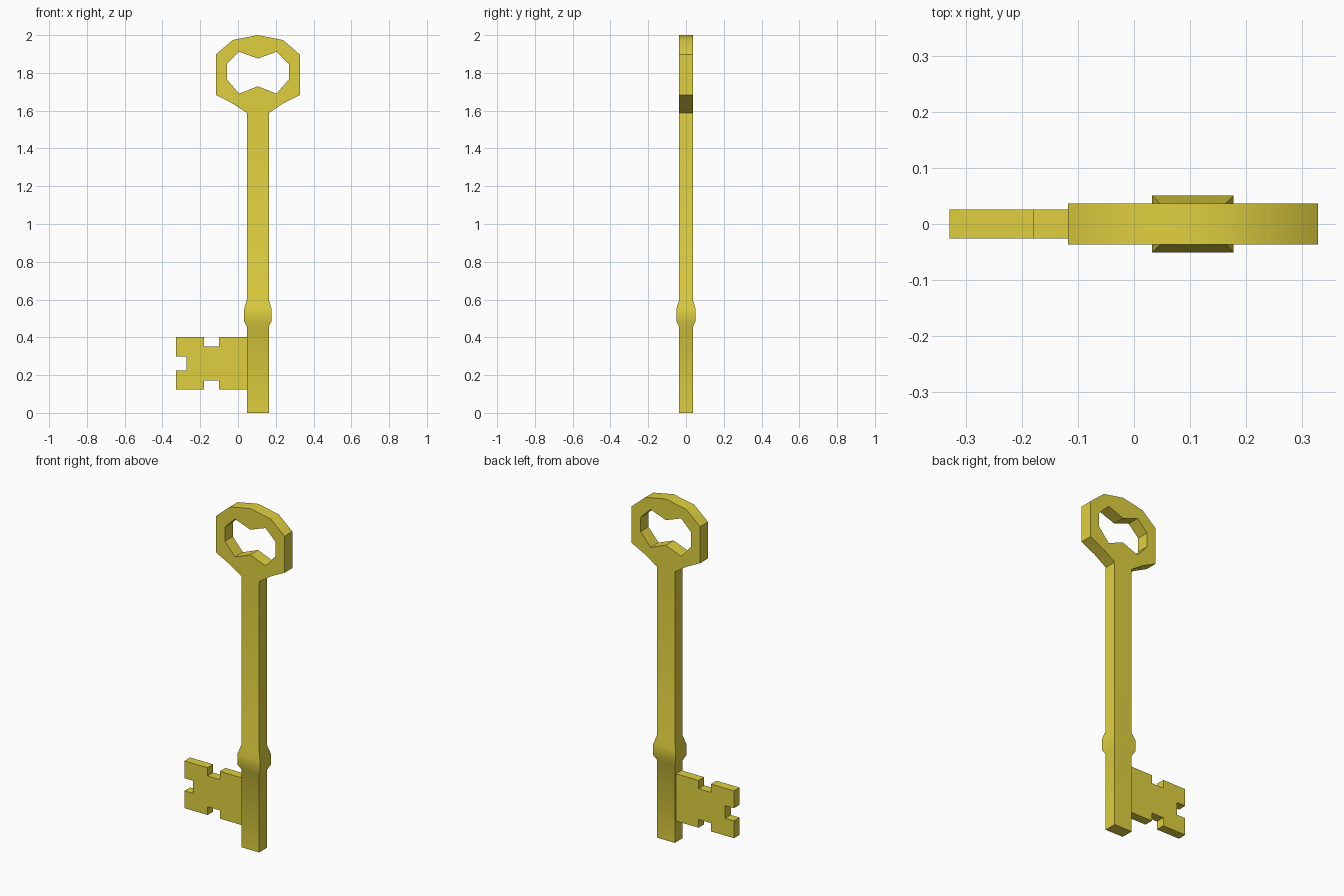
import bpy, bmesh, math

if "Cube" in bpy.data.objects:
    bpy.data.objects.remove(bpy.data.objects["Cube"])

CX = 0.105      # centre line of the shaft
D = 0.0365      # half depth of shaft and bow
W = 0.058       # half width of shaft

mat = bpy.data.materials.new("yellow_metal")
mat.diffuse_color = (0.74, 0.63, 0.05, 1)
mat.use_nodes = True
mat.node_tree.nodes["Principled BSDF"].inputs["Base Color"].default_value = mat.diffuse_color


def finish(bm, name):
    bmesh.ops.remove_doubles(bm, verts=bm.verts[:], dist=0.0005)
    bmesh.ops.recalc_face_normals(bm, faces=bm.faces[:])
    me = bpy.data.meshes.new(name)
    bm.to_mesh(me)
    bm.free()
    me.materials.append(mat)
    me.shade_smooth()
    me.set_sharp_from_angle(angle=math.radians(30))
    ob = bpy.data.objects.new(name, me)
    bpy.context.collection.objects.link(ob)
    return ob


def slab(bm, loops, depth, skip=()):
    """Closed (x, z) outlines, later ones being holes, as a plate; skip = open walls of the outline."""
    caps = ([], [])
    for k, pts in enumerate(loops):
        rows = [[bm.verts.new((x, y, z)) for x, z in pts] for y in (-depth, depth)]
        n = len(pts)
        for i in range(n):
            j = (i + 1) % n
            for row, cap in zip(rows, caps):
                cap.append(bm.edges.new((row[i], row[j])))
            if k or i not in skip:
                bm.faces.new((rows[0][i], rows[0][j], rows[1][j], rows[1][i]))
    for cap in caps:
        bmesh.ops.triangle_fill(bm, edges=cap, use_beauty=True, use_dissolve=False)


def mirrored(half):
    """Right half outline (top to bottom) plus its mirror image about the shaft axis."""
    right = [(CX + x, z) for x, z in half]
    left = [(CX - x, z) for x, z in reversed(half) if x > 0]
    return right + left


# Bow: ring with a shaped hole, left open where the shaft joins
bm = bmesh.new()
outer = [(0, 2.0), (0.133, 1.974), (0.2225, 1.897), (0.2225, 1.683), (0.133, 1.638), (W, 1.588)]
hole = [(0, 1.876), (0.099, 1.912), (0.164, 1.848), (0.164, 1.765), (0.099, 1.69), (0, 1.729)]
slab(bm, [mirrored(outer), mirrored(hole)], D, skip=(5,))

# Shaft and collar: rectangular sections from the bow down to the tip
sections = [(1.588, W, D), (0.6, W, D), (0.55, 0.0725, 0.0505), (0.485, 0.0725, 0.0505),
            (0.457, W, D), (0, W, D)]
prev = None
for z, w, d in sections:
    ring = [bm.verts.new((CX + sx * w, sy * d, z))
            for sx, sy in ((-1, -1), (1, -1), (1, 1), (-1, 1))]
    if prev:
        for i in range(4):
            j = (i + 1) % 4
            bm.faces.new((prev[i], prev[j], ring[j], ring[i]))
    prev = ring
bm.faces.new(prev)
finish(bm, "bow_and_shaft")

# Bit: notched plate, upper and lower halves alike
ZM = 0.2625
upper = [(CX - W, 0.1385), (-0.10, 0.1385), (-0.10, 0.09), (-0.179, 0.09),
         (-0.179, 0.1385), (-0.329, 0.1385), (-0.329, 0.037), (-0.272, 0.037)]
outline = [(x, ZM + h) for x, h in upper] + [(x, ZM - h) for x, h in reversed(upper)]
bm = bmesh.new()
slab(bm, [outline], 0.026)
finish(bm, "bit")
